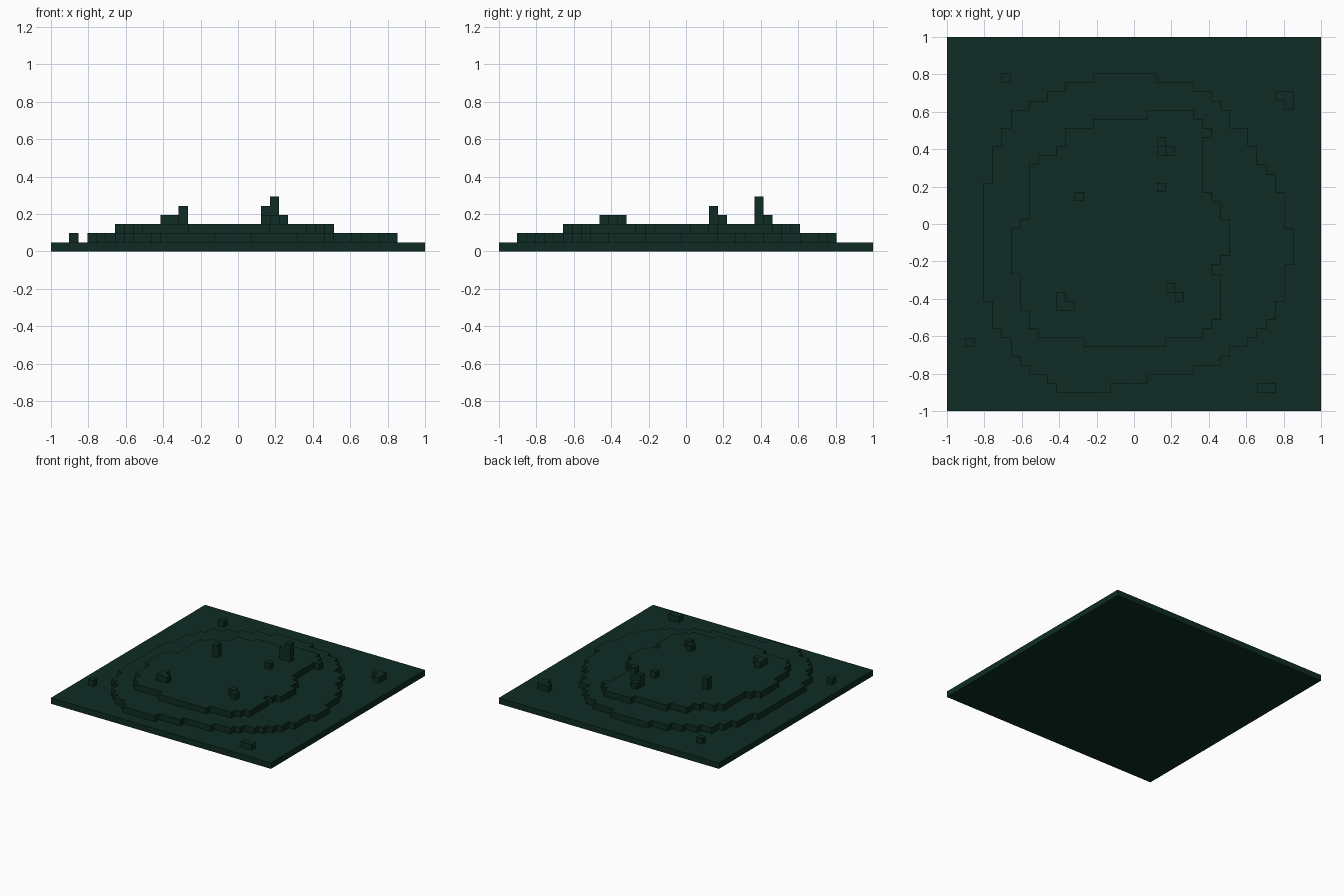
import bpy
import bmesh

cube = bpy.data.objects.get("Cube")
if cube:
    bpy.data.objects.remove(cube, do_unlink=True)

N = 41          # cells along each side
S = 2.0 / N     # cell size; layers are one cell high

mat = bpy.data.materials.new("dark_green")
mat.use_nodes = True
colour = (0.0044, 0.0252, 0.0168, 1.0)
mat.diffuse_color = colour
bsdf = mat.node_tree.nodes["Principled BSDF"]
bsdf.inputs["Base Color"].default_value = colour
bsdf.inputs["Roughness"].default_value = 0.9


def prism(name, outline, z0, z1):
    """Extrude an outline given in (column, row) grid units from layer z0 to z1."""
    bm = bmesh.new()
    verts = [bm.verts.new((c * S - 1, 1 - r * S, z0 * S)) for c, r in outline]
    face = bm.faces.new(verts)
    top = bmesh.ops.extrude_face_region(bm, geom=[face], use_keep_orig=True)["geom"]
    moved = [v for v in top if isinstance(v, bmesh.types.BMVert)]
    bmesh.ops.translate(bm, verts=moved, vec=(0, 0, (z1 - z0) * S))
    bmesh.ops.recalc_face_normals(bm, faces=bm.faces)
    mesh = bpy.data.meshes.new(name)
    bm.to_mesh(mesh)
    bm.free()
    mesh.materials.append(mat)
    obj = bpy.data.objects.new(name, mesh)
    bpy.context.collection.objects.link(obj)
    return obj


def side(steps, end):
    """Stepped edge going down the rows from (start_row, column) pairs."""
    pts = []
    for i, (row, col) in enumerate(steps):
        nxt = steps[i + 1][0] if i + 1 < len(steps) else end
        pts += [(col, row), (col, nxt)]
    return pts


def terrace(name, left, right, end, layer):
    outline = side(left, end) + side(right, end)[::-1]
    return prism(name, outline, layer, layer + 1)


def block(name, c, r, z0, z1, w=1, d=1):
    return prism(name, [(c, r), (c + w, r), (c + w, r + d), (c, r + d)], z0, z1)


# Square ground slab
block("ground_slab", 0, 0, 0, 1, N, N)

# Lower terrace
terrace("lower_terrace",
        [(4, 16), (5, 13), (6, 11), (7, 9), (8, 7), (10, 6), (12, 5), (16, 4), (29, 5),
         (32, 6), (33, 7), (35, 8), (36, 9), (37, 11), (38, 12)],
        [(4, 23), (5, 27), (6, 29), (7, 30), (8, 31), (10, 33), (12, 34), (14, 35),
         (15, 36), (17, 37), (21, 38), (25, 37), (29, 36), (31, 35), (32, 34), (33, 33),
         (34, 31), (35, 30), (36, 27), (37, 22), (38, 18)],
        39, 1)

# Upper terrace
terrace("upper_terrace",
        [(8, 22), (9, 16), (10, 13), (12, 12), (13, 10), (14, 9), (20, 8), (21, 7),
         (26, 8), (30, 9), (32, 10), (33, 15)],
        [(8, 27), (9, 28), (10, 29), (11, 28), (17, 29), (18, 30), (20, 31), (24, 30),
         (25, 29), (26, 30), (31, 29), (32, 28), (33, 24)],
        34, 2)

# Rocks on the ground slab
block("ground_rock_back_right", 6, 4, 1, 2)
prism("ground_rock_back_left", [(36, 6), (38, 6), (38, 8), (37, 8), (37, 7), (36, 7)], 1, 2)
block("ground_rock_front_right", 2, 33, 1, 2)
block("ground_rock_front_left", 34, 38, 1, 2, w=2)

# Rocks and pillars on the upper terrace
block("stepped_pillar_low", 23, 11, 3, 4)
block("stepped_pillar_middle", 23, 12, 3, 5)
block("stepped_pillar_tall", 24, 12, 3, 6)
block("lone_pillar", 14, 17, 3, 5)
block("terrace_rock", 23, 16, 3, 4)
prism("corner_rock", [(12, 28), (13, 28), (13, 29), (14, 29), (14, 30), (12, 30)], 3, 4)
block("paired_rock_back", 24, 27, 3, 4)
block("paired_rock_front", 25, 28, 3, 4)
